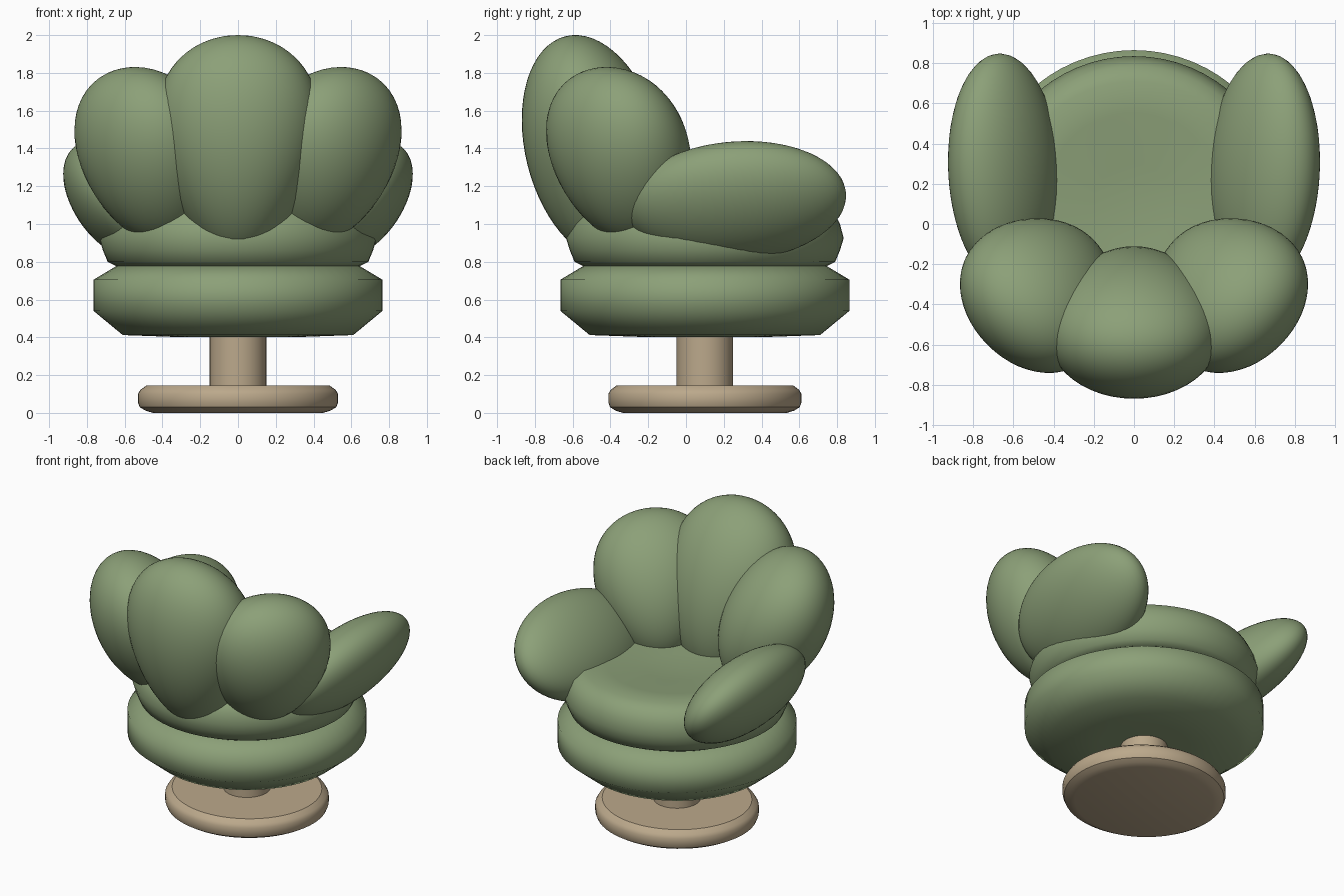
import bpy, bmesh, math
from mathutils import Matrix, Vector

if "Cube" in bpy.data.objects:
    bpy.data.objects.remove(bpy.data.objects["Cube"])

CY = 0.10  # pedestal and cushions share this axis in y


def material(name, rgb):
    m = bpy.data.materials.new(name)
    m.diffuse_color = (*rgb, 1)
    m.use_nodes = True
    m.node_tree.nodes["Principled BSDF"].inputs["Base Color"].default_value = m.diffuse_color
    return m


GREEN = material("sage green fabric", (0.262, 0.352, 0.188))
TAN = material("tan wood", (0.50, 0.395, 0.26))


def finish(bm, name, mat, angle):
    bmesh.ops.recalc_face_normals(bm, faces=bm.faces)
    me = bpy.data.meshes.new(name)
    bm.to_mesh(me)
    bm.free()
    me.materials.append(mat)
    ob = bpy.data.objects.new(name, me)
    bpy.context.collection.objects.link(ob)
    bpy.ops.object.select_all(action='DESELECT')
    ob.select_set(True)
    bpy.context.view_layer.objects.active = ob
    bpy.ops.object.shade_smooth_by_angle(angle=math.radians(angle))
    return ob


def lathe(name, profile, mat, angle=40, depth=1.0, steps=64):
    """Spin an (r, z) profile around the pedestal axis."""
    bm = bmesh.new()
    vs = [bm.verts.new((r, 0, z)) for r, z in profile]
    es = [bm.edges.new(p) for p in zip(vs, vs[1:])]
    bmesh.ops.spin(bm, geom=vs + es, cent=(0, 0, 0), axis=(0, 0, 1),
                   angle=math.tau, steps=steps)
    bmesh.ops.remove_doubles(bm, verts=bm.verts, dist=1e-4)
    bm.transform(Matrix.Translation((0, CY, 0)) @ Matrix.Diagonal((1, depth, 1, 1)))
    return finish(bm, name, mat, angle)


def petal(name, center, size, azimuth, lean, taper=0.0, pitch=0.0):
    """Padded lobe: an ellipsoid widened to its top, leaning outward."""
    bm = bmesh.new()
    bmesh.ops.create_uvsphere(bm, u_segments=48, v_segments=32, radius=1)
    for v in bm.verts:
        v.co.x *= 1 + taper * v.co.z
    rot = (Matrix.Rotation(math.radians(azimuth), 4, 'Z')
           @ Matrix.Rotation(math.radians(lean), 4, 'X')
           @ Matrix.Rotation(math.radians(pitch), 4, 'Y'))
    bm.transform(Matrix.Translation(Vector(center)) @ rot @ Matrix.Diagonal((*size, 1)))
    return finish(bm, name, GREEN, 60)


# Pedestal
lathe("base_disc", [(0, 0), (0.45, 0.0), (0.49, 0.012), (0.52, 0.03), (0.53, 0.055),
                    (0.53, 0.10), (0.517, 0.122), (0.485, 0.145), (0, 0.145)],
      TAN, 32, depth=0.965)
lathe("pedestal_post", [(0, 0.13), (0.15, 0.13), (0.15, 0.43), (0, 0.43)], TAN)

# Cushions
lathe("lower_cushion", [(0, 0.40), (0.3, 0.401), (0.61, 0.412), (0.765, 0.54),
                        (0.765, 0.705), (0.64, 0.78), (0, 0.78)], GREEN, 65)
lathe("seat_cushion", [(0, 0.77), (0.64, 0.775), (0.69, 0.80), (0.715, 0.86),
                       (0.735, 0.925), (0.715, 1.00), (0.685, 1.06), (0.61, 1.10),
                       (0.45, 1.095), (0.2, 1.07), (0, 1.06)], GREEN, 50)

# Scalloped back
petal("back_center_lobe", (0, -0.49, 1.40), (0.422, 0.36, 0.612), 0, 14, 0.26)
for s, side in ((1, "right"), (-1, "left")):
    petal("back_lobe_" + side, (s * 0.465, -0.34, 1.36), (0.395, 0.335, 0.498),
          s * 45, 26, 0.2)
    # Armrests
    petal("armrest_" + side, (s * 0.645, 0.265, 1.12), (0.585, 0.22, 0.36),
          s * 90, 37, 0.0, s * -6)
